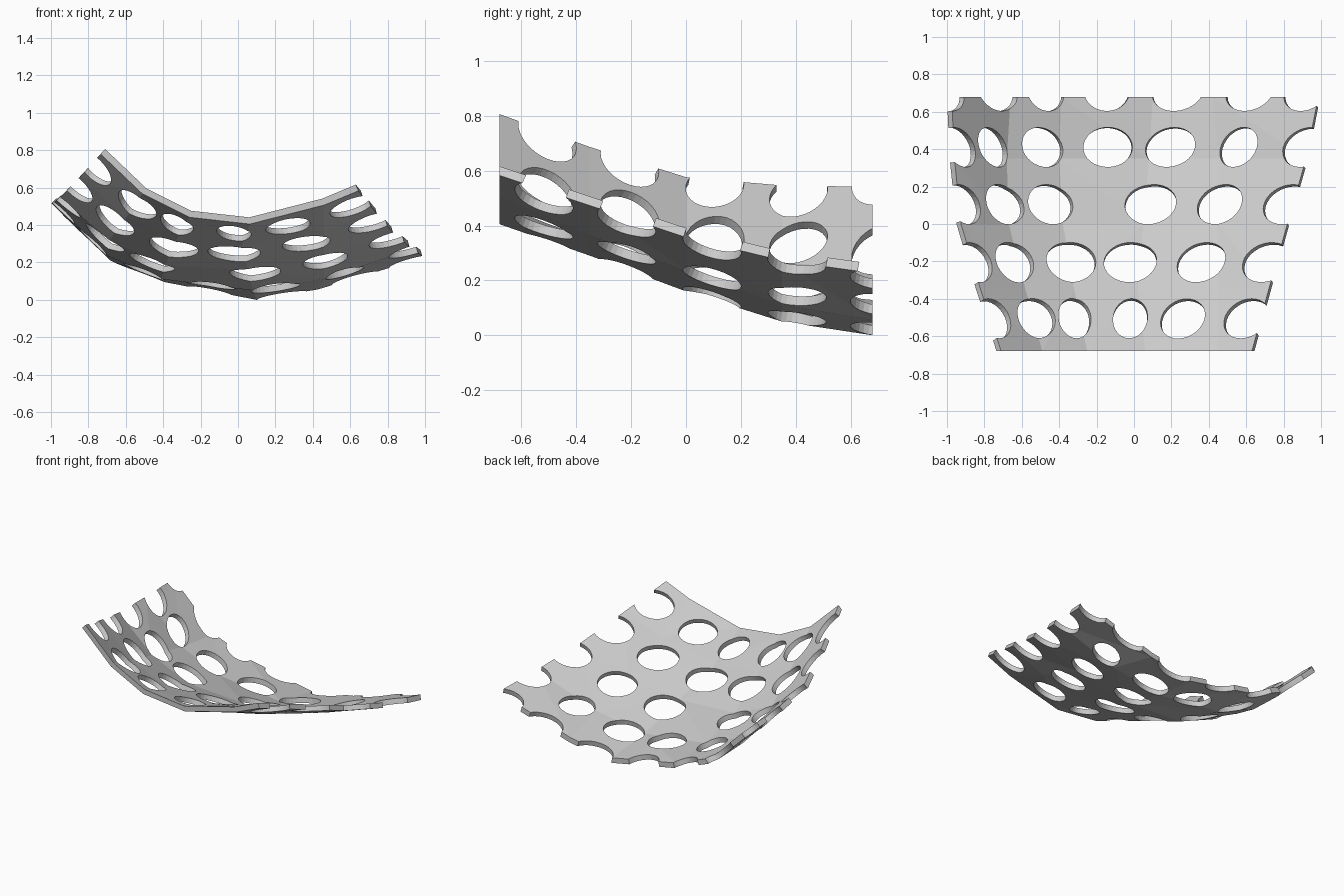
import bpy, bmesh, math
from mathutils import Vector

if "Cube" in bpy.data.objects:
    bpy.data.objects.remove(bpy.data.objects["Cube"])

THICK = 0.036
HOLE_DEPTH = 0.1
HOLE_HALF_Y = 0.106

# Cross-sections of the upper surface from front to back: y -> (x, z) points
SECTIONS = {
    -.68: [(-.71, .81), (-.49, .60), (-.25, .48), (.06, .445), (.45, .545), (.63, .62)],
    -.35: [(-.82, .69), (-.58, .47), (-.32, .36), (.02, .33), (.45, .405), (.72, .51)],
    0: [(-.925, .58), (-.67, .35), (-.38, .225), (.05, .2), (.45, .275), (.82, .395)],
    .35: [(-.96, .55), (-.68, .27), (-.4, .15), (.08, .09), (.45, .15), (.92, .31)],
    .68: [(-.975, .545), (-.66, .24), (-.39, .135), (.1, .04), (.42, .095), (.985, .265)],
}

# Rows of holes: y -> (centre x, half width); the outer ones notch the rims
HOLES = {
    -.505: [(-.75, .09), (-.53, .1), (-.32, .09), (-.02, .095), (.26, .12), (.6, .12)],
    -.205: [(-.85, .09), (-.645, .1), (-.34, .135), (-.02, .145), (.36, .13), (.71, .13)],
    .105: [(-.91, .085), (-.7, .1), (-.45, .12), (.09, .14), (.46, .12), (.82, .13)],
    .41: [(-.93, .08), (-.755, .075), (-.49, .11), (-.14, .135), (.195, .135),
          (.56, .1), (.92, .125)],
    .71: [(-1, .09), (-.735, .1), (-.475, .1), (-.145, .125), (.235, .14),
          (.62, .13), (.92, .12)],
}


def bracket(values, v):
    """Index of the interval holding v, and the position within it."""
    i = 0
    while i < len(values) - 2 and v > values[i + 1]:
        i += 1
    return i, (v - values[i]) / (values[i + 1] - values[i])


def height(x, y):
    ys = list(SECTIONS)
    i, f = bracket(ys, y)
    row = [Vector(a).lerp(Vector(b), f)
           for a, b in zip(SECTIONS[ys[i]], SECTIONS[ys[i + 1]])]
    j, g = bracket([p.x for p in row], x)
    return row[j].y + g * (row[j + 1].y - row[j].y)


def slopes(x, y, d=.08):
    return ((height(x + d, y) - height(x - d, y)) / (2 * d),
            (height(x, y + d) - height(x, y - d)) / (2 * d))


def make_object(name, bm):
    bmesh.ops.recalc_face_normals(bm, faces=bm.faces)
    mesh = bpy.data.meshes.new(name)
    bm.to_mesh(mesh)
    bm.free()
    obj = bpy.data.objects.new(name, mesh)
    bpy.context.collection.objects.link(obj)
    return obj


def skin(bm, rows):
    for a, b in zip(rows, rows[1:]):
        for j in range(len(a) - 1):
            bm.faces.new((a[j], a[j + 1], b[j + 1], b[j]))


# Curved sheet: upper surface, offset lower surface and the rim joining them
bm = bmesh.new()
upper, lower = [], []
for y, pts in SECTIONS.items():
    top, bottom = [], []
    for x, z in pts:
        n = Vector((-slopes(x, y)[0], 0, 1)).normalized()
        p = Vector((x, y, z))
        top.append(bm.verts.new(p))
        bottom.append(bm.verts.new(p - n * THICK))
    upper.append(top)
    lower.append(bottom)
skin(bm, upper)
skin(bm, lower)
for pick in (lambda g: g[0], lambda g: g[-1],
             lambda g: [r[0] for r in g], lambda g: [r[-1] for r in g]):
    skin(bm, [pick(upper), pick(lower)])
bmesh.ops.triangulate(bm, faces=bm.faces)
sheet = make_object("perforated_curved_sheet", bm)

# Hole cutters: slanted ellipses pushed through along the surface normal
bm = bmesh.new()
for y, row in HOLES.items():
    for x, half in row:
        sx, sy = slopes(x, y)
        normal = Vector((-sx, -sy, 1)).normalized()
        centre = Vector((x, y, height(x, y))) - normal * THICK / 2
        shear = max(-.4, min(.4, (x + .15) * .8)) * .7
        rings = ([], [])
        for k in range(32):
            t = math.tau * k / 32
            v = HOLE_HALF_Y * math.sin(t)
            u = half * .97 * math.cos(t) + shear * v
            p = centre + Vector((u, v, u * sx + v * sy))
            for ring, side in zip(rings, (-1, 1)):
                ring.append(bm.verts.new(p + normal * HOLE_DEPTH * side))
        skin(bm, [ring + ring[:1] for ring in rings])
        for ring in rings:
            bm.faces.new(ring)
cutter = make_object("hole_cutters", bm)
cutter.hide_render = True

# Punch the holes and keep only the finished sheet
mod = sheet.modifiers.new("holes", 'BOOLEAN')
mod.operation = 'DIFFERENCE'
mod.solver = 'EXACT'
mod.use_self = True
mod.object = cutter
depsgraph = bpy.context.evaluated_depsgraph_get()
result = bpy.data.meshes.new_from_object(sheet.evaluated_get(depsgraph))
sheet.modifiers.clear()
sheet.data = result
bpy.data.objects.remove(cutter)

# Stand it on the ground
low = min(v.co.z for v in result.vertices)
for v in result.vertices:
    v.co.z -= low

# Single plain grey
grey = bpy.data.materials.new("light_grey")
grey.use_nodes = True
grey.diffuse_color = (.6, .6, .6, 1)
grey.node_tree.nodes["Principled BSDF"].inputs["Base Color"].default_value = (.6, .6, .6, 1)
result.materials.clear()
result.materials.append(grey)
for poly in result.polygons:
    poly.material_index = 0
    poly.use_smooth = False
